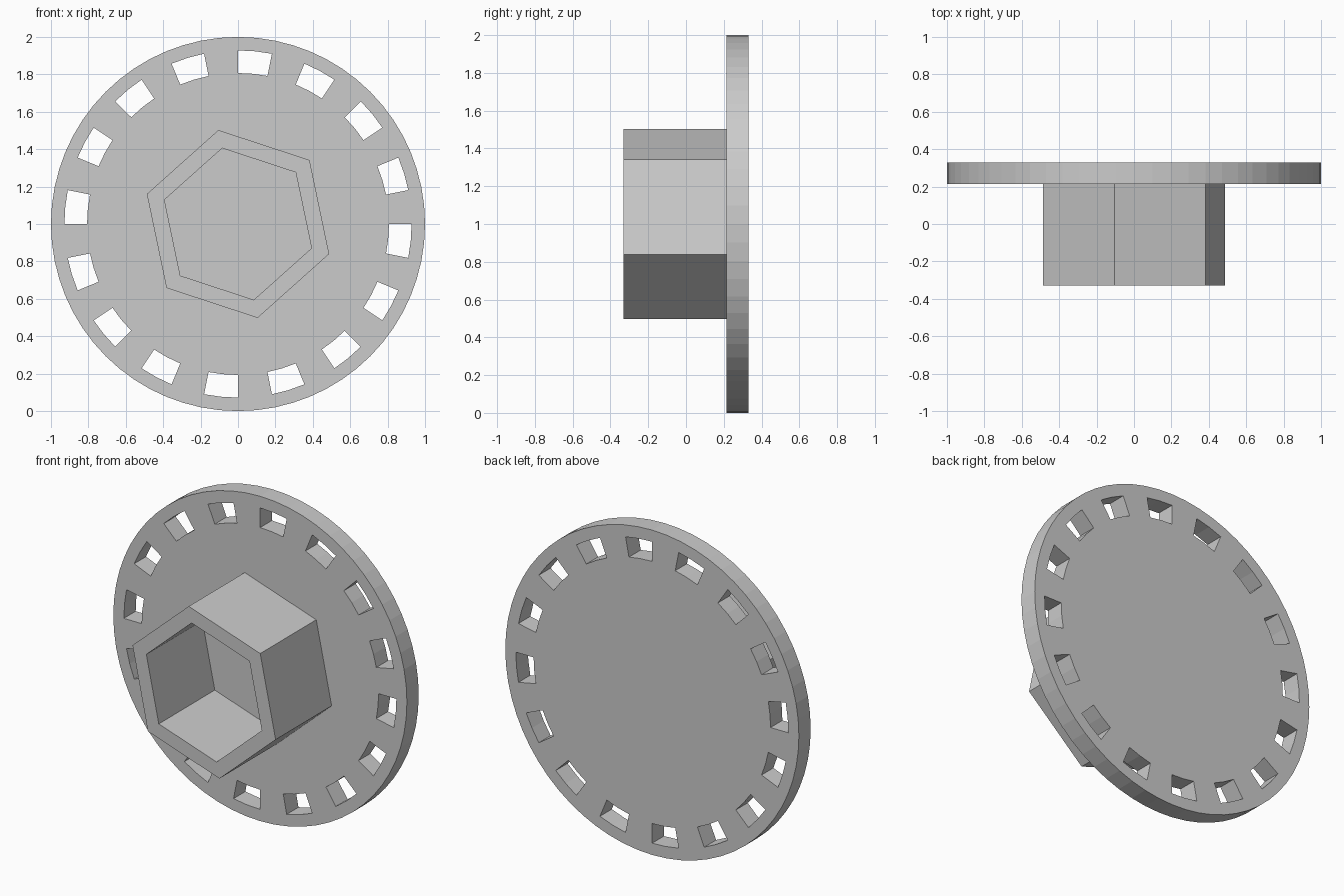
import bpy
import bmesh
from math import cos, sin, radians, tau

cube = bpy.data.objects.get("Cube")
if cube:
    bpy.data.objects.remove(cube, do_unlink=True)

grey = bpy.data.materials.new("plain grey")
grey.use_nodes = True
grey.diffuse_color = (0.6, 0.6, 0.6, 1)
grey.node_tree.nodes["Principled BSDF"].inputs["Base Color"].default_value = (0.6, 0.6, 0.6, 1)


def ring_solid(name, radii, sides, start, front, back, filled=False, is_slot=None):
    """Concentric rings of faces in the xz plane, extruded from front to back."""
    bm = bmesh.new()
    rings = []
    for r in radii:
        angles = [start + tau * i / sides for i in range(sides)]
        rings.append([bm.verts.new((r * cos(a), front, 1 + r * sin(a))) for a in angles])
    if filled:
        bm.faces.new(rings[0])
    for band, (inner, outer) in enumerate(zip(rings, rings[1:])):
        for i in range(sides):
            if is_slot and is_slot(band, i):
                continue
            j = (i + 1) % sides
            bm.faces.new((inner[i], outer[i], outer[j], inner[j]))
    extruded = bmesh.ops.extrude_face_region(bm, geom=bm.faces[:], use_keep_orig=True)
    moved = [g for g in extruded["geom"] if isinstance(g, bmesh.types.BMVert)]
    bmesh.ops.translate(bm, verts=moved, vec=(0, back - front, 0))
    bmesh.ops.recalc_face_normals(bm, faces=bm.faces[:])
    mesh = bpy.data.meshes.new(name)
    bm.to_mesh(mesh)
    bm.free()
    mesh.materials.append(grey)
    obj = bpy.data.objects.new(name, mesh)
    bpy.context.collection.objects.link(obj)
    return obj


# Round plate with sixteen slots near the rim
ring_solid("slotted_plate", (0.807, 0.928, 1.0), 64, 0, 0.215, 0.33, filled=True,
           is_slot=lambda band, i: band == 0 and i % 4 >= 2)

# Hollow hexagonal hub, seated slightly into the plate
ring_solid("hex_hub", (0.414, 0.513), 6, radians(41.8), -0.33, 0.23)
